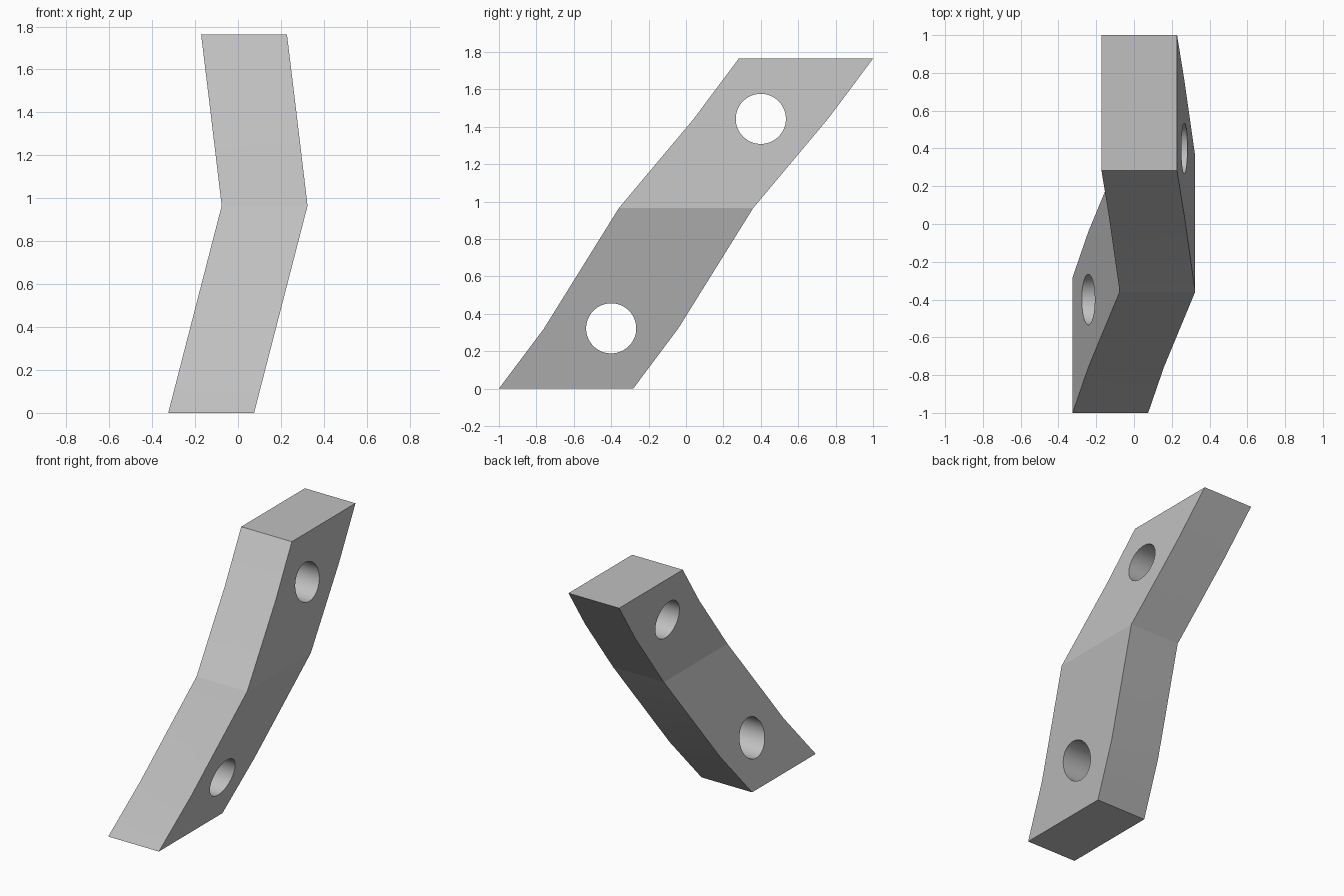
import bpy, bmesh, math

cube = bpy.data.objects.get("Cube")
if cube:
    bpy.data.objects.remove(cube, do_unlink=True)

grey = bpy.data.materials.new("light grey")
grey.use_nodes = True
colour = (0.53, 0.53, 0.53, 1)
grey.diffuse_color = colour
grey.node_tree.nodes["Principled BSDF"].inputs["Base Color"].default_value = colour

WIDTH, DEPTH = 0.4, 0.718
# Level sections of the bar: left edge x, front edge y, height z
SECTIONS = [(-0.325, -1.0, 0), (-0.242, -0.759, 0.322), (-0.076, -0.359, 0.965),
            (-0.133, 0.041, 1.442), (-0.172, 0.282, 1.764)]

# Bent bar lofted through the sections
bm = bmesh.new()
rings = [[bm.verts.new(p) for p in ((x, y, z), (x + WIDTH, y, z),
                                    (x + WIDTH, y + DEPTH, z), (x, y + DEPTH, z))]
         for x, y, z in SECTIONS]
for low, high in zip(rings, rings[1:]):
    for i in range(4):
        j = (i + 1) % 4
        bm.faces.new((low[i], low[j], high[j], high[i]))
bm.faces.new(rings[0][::-1])
bm.faces.new(rings[-1])
bmesh.ops.recalc_face_normals(bm, faces=bm.faces)
mesh = bpy.data.meshes.new("bent_bar")
bm.to_mesh(mesh)
bm.free()
mesh.materials.append(grey)
bar = bpy.data.objects.new("bent_bar", mesh)
bpy.context.collection.objects.link(bar)

# Two round holes through the sides
for name, y, z in (("lower_hole", -0.4, 0.322), ("upper_hole", 0.4, 1.442)):
    bpy.ops.mesh.primitive_cylinder_add(vertices=64, radius=0.134, depth=2,
                                        location=(0, y, z), rotation=(0, math.pi / 2, 0))
    cutter = bpy.context.object
    cutter.name = name + "_cutter"
    cutter.data.materials.append(grey)
    cut = bar.modifiers.new(name, "BOOLEAN")
    cut.operation = "DIFFERENCE"
    cut.solver = "EXACT"
    cut.object = cutter
    bpy.ops.object.select_all(action="DESELECT")
    bar.select_set(True)
    bpy.context.view_layer.objects.active = bar
    bpy.ops.object.modifier_apply(modifier=name)
    bpy.data.objects.remove(cutter, do_unlink=True)

# Smooth hole walls, crisp bar edges
bpy.ops.object.shade_smooth_by_angle(angle=math.radians(6))
